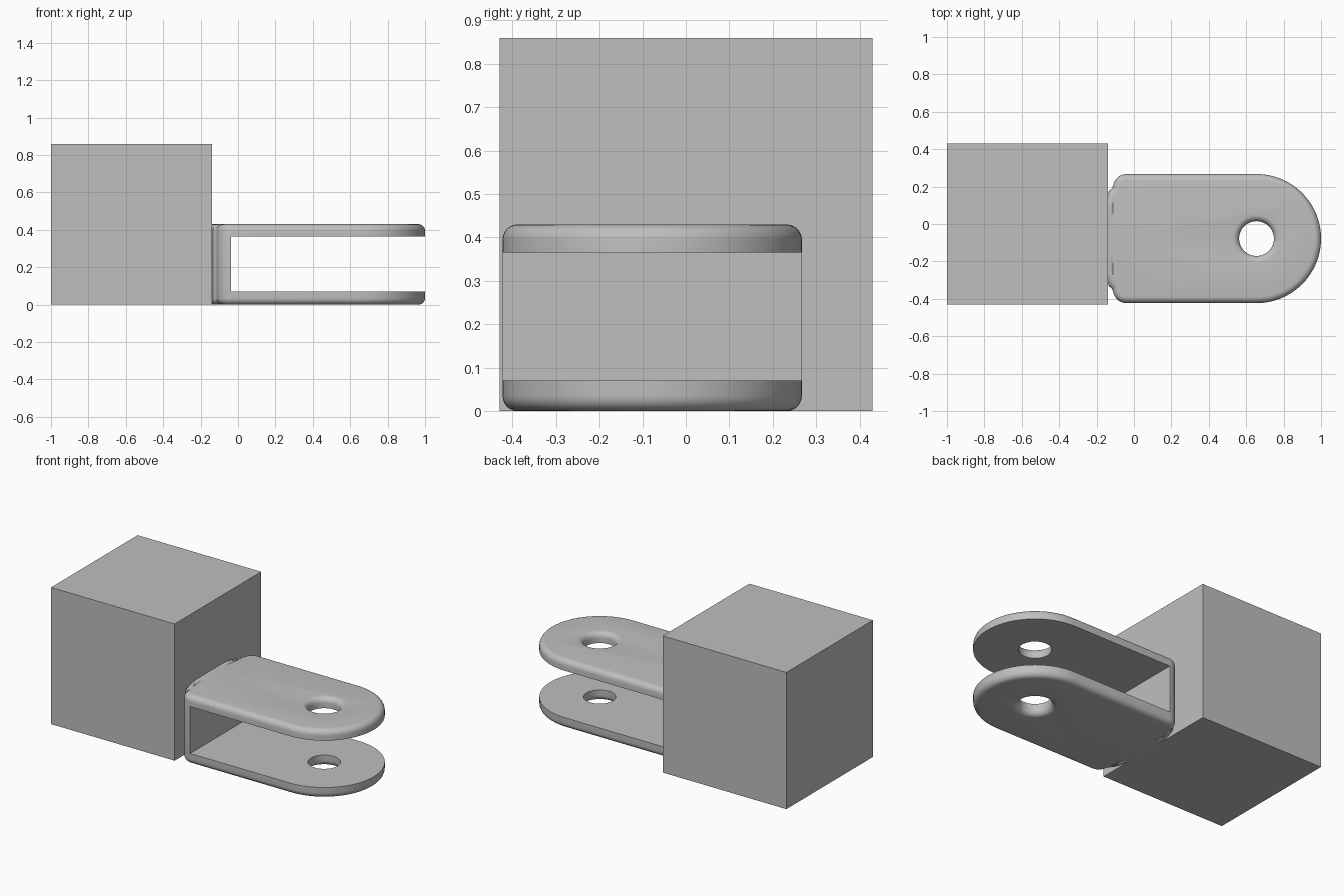
import bpy, bmesh, math

if "Cube" in bpy.data.objects:
    bpy.data.objects.remove(bpy.data.objects["Cube"])

SIDE = 0.86            # cube edge
BACK = SIDE - 1        # plane where the fork meets the cube
HIGH, FILLET = 0.43, 0.035
CY, HALF = -0.078, 0.345
TIP = 1 - HALF         # centre of the rounded end and the pin hole

grey = bpy.data.materials.new("plain grey")
grey.diffuse_color = (0.52, 0.52, 0.52, 1)
grey.use_nodes = True
grey.node_tree.nodes["Principled BSDF"].inputs["Base Color"].default_value = grey.diffuse_color


def make(name, bm):
    bmesh.ops.recalc_face_normals(bm, faces=bm.faces)
    mesh = bpy.data.meshes.new(name)
    bm.to_mesh(mesh)
    bm.free()
    mesh.materials.append(grey)
    obj = bpy.data.objects.new(name, mesh)
    bpy.context.collection.objects.link(obj)
    return obj


def box(name, lo, hi):
    bm = bmesh.new()
    bmesh.ops.create_cube(bm, size=1)
    for v in bm.verts:
        v.co = [(a + b) / 2 + c * (b - a) for a, b, c in zip(lo, hi, v.co)]
    return make(name, bm)


def arc(cx, cy, r, a0, a1, n):
    angles = [math.radians(a0 + (a1 - a0) * i / n) for i in range(n + 1)]
    return [(cx + r * math.cos(a), cy + r * math.sin(a)) for a in angles]


# Mounting cube
box("mounting_block", (-1, -SIDE / 2, 0), (BACK, SIDE / 2, SIDE))

# Fork outline, upper half: concave neck, rounded shoulder, round end
neck = arc(BACK - 0.015, 0.295, 0.045, -70, -18, 6)
shoulder = arc(-0.04, HALF - 0.072, 0.072, 176, 90, 12)
half = [(BACK, 0.235)] + [p for p in neck if p[0] > BACK + 0.004] + shoulder
half += arc(TIP, 0, HALF, 90, 0, 32)
outline = half + [(x, -y) for x, y in reversed(half[:-1])]

bm = bmesh.new()
base = bm.faces.new([bm.verts.new((x, y + CY, 0)) for x, y in outline])
ext = bmesh.ops.extrude_face_region(bm, geom=[base])
bmesh.ops.translate(bm, vec=(0, 0, HIGH),
                    verts=[g for g in ext["geom"] if isinstance(g, bmesh.types.BMVert)])
bmesh.ops.recalc_face_normals(bm, faces=bm.faces)
# Round the top and bottom rims, leaving the edge against the cube sharp
rims = [e for e in bm.edges
        if abs(e.verts[0].co.z - e.verts[1].co.z) < 1e-5
        and max(v.co.x for v in e.verts) > BACK + 0.001]
bmesh.ops.bevel(bm, geom=rims, offset=FILLET, offset_type='OFFSET', segments=6,
                profile=0.5, affect='EDGES', clamp_overlap=False)
fork = make("fork", bm)

# Slot between the two fork plates
slot = box("slot_cutter", (-0.037, -1, 0.07), (1.5, 1, 0.365))

# Pin hole, flared on both outer faces
R = 0.093
low = [(R + FILLET + 0.001, -0.05)]
low += [(R + FILLET * (1 - math.sin(a)), FILLET * (1 - math.cos(a)))
        for a in [math.radians(15 * i) for i in range(7)]]
profile = low + [(r, HIGH - z) for r, z in reversed(low)]
N = 48
bm = bmesh.new()
rings = [[bm.verts.new((TIP + r * math.cos(2 * math.pi * i / N),
                        CY + r * math.sin(2 * math.pi * i / N), z)) for i in range(N)]
         for r, z in profile]
for a, b in zip(rings, rings[1:]):
    for i in range(N):
        j = (i + 1) % N
        bm.faces.new((a[i], a[j], b[j], b[i]))
bm.faces.new(rings[0])
bm.faces.new(rings[-1])
hole = make("hole_cutter", bm)

# Cut the fork, then drop the cutters
bpy.context.view_layer.objects.active = fork
fork.select_set(True)
for cutter in (slot, hole):
    mod = fork.modifiers.new("cut", 'BOOLEAN')
    mod.object, mod.operation, mod.solver = cutter, 'DIFFERENCE', 'EXACT'
    bpy.ops.object.modifier_apply(modifier=mod.name)
    bpy.data.objects.remove(cutter)
bpy.ops.object.shade_smooth_by_angle(angle=math.radians(30))
